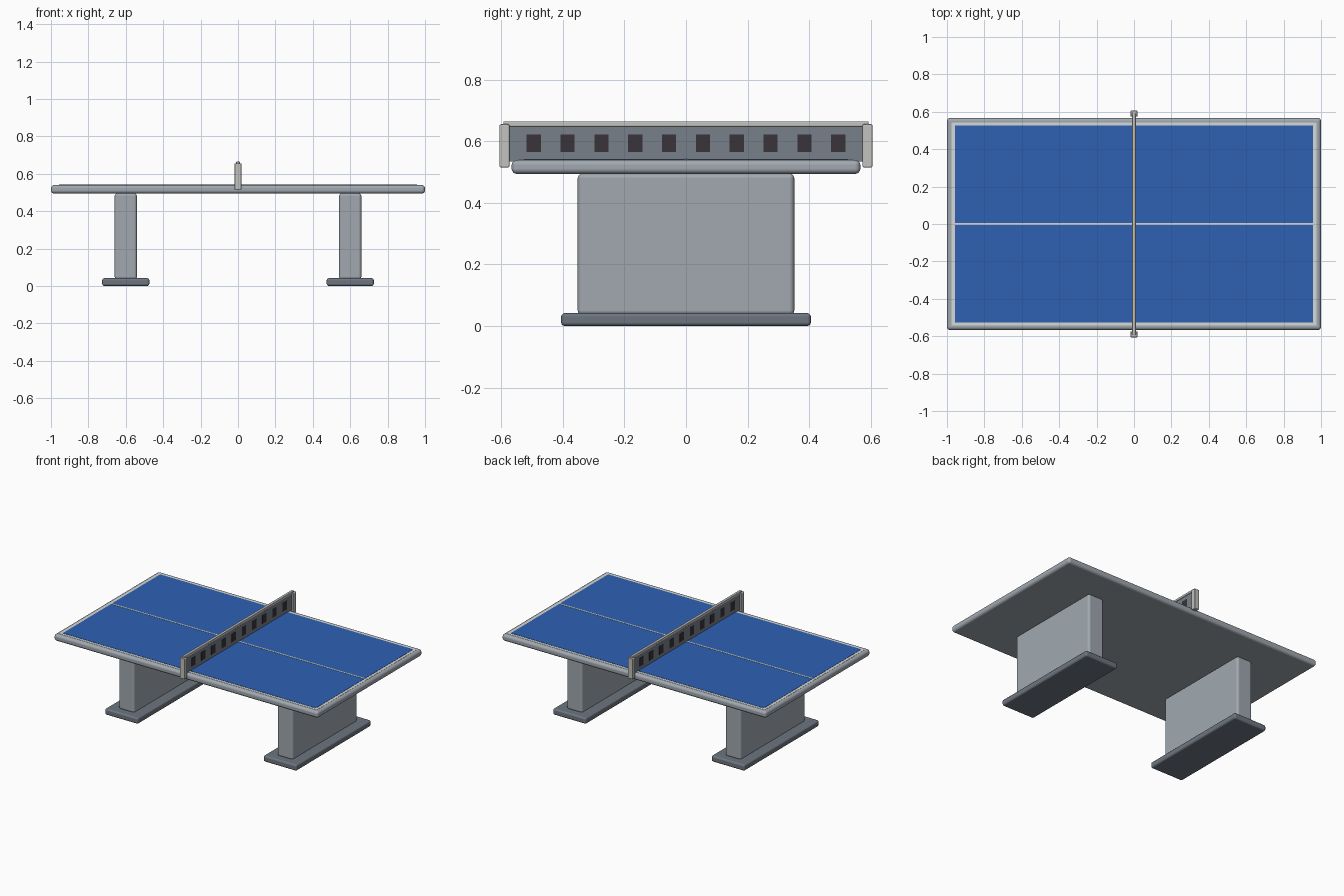
import bpy

if "Cube" in bpy.data.objects:
    bpy.data.objects.remove(bpy.data.objects["Cube"])


def material(name, srgb):
    m = bpy.data.materials.new(name)
    lin = [c / 12.92 if c <= 0.04045 else ((c + 0.055) / 1.055) ** 2.4 for c in srgb]
    m.diffuse_color = (*lin, 1)
    m.use_nodes = True
    m.node_tree.nodes["Principled BSDF"].inputs["Base Color"].default_value = m.diffuse_color
    return m


STEEL = material("light_steel_grey", (0.63, 0.66, 0.69))
FOOT = material("dark_steel_grey", (0.43, 0.46, 0.50))
NET = material("net_grey", (0.47, 0.50, 0.54))
POST = material("pale_grey", (0.76, 0.76, 0.75))
LINE = material("line_white", (0.84, 0.85, 0.85))
BLUE = material("table_blue", (0.18, 0.38, 0.70))
DARK = material("opening_dark", (0.22, 0.20, 0.23))


def box(name, x, y, z, mat, bevel=0, segments=3):
    """Box given by (min, max) ranges, with optional rounded edges."""
    bpy.ops.mesh.primitive_cube_add(
        size=1, location=[(a + b) / 2 for a, b in (x, y, z)])
    o = bpy.context.object
    o.name = name
    o.scale = [b - a for a, b in (x, y, z)]
    bpy.ops.object.transform_apply(location=False, rotation=False, scale=True)
    o.data.materials.append(mat)
    if bevel:
        bpy.ops.object.shade_smooth()
        mod = o.modifiers.new("rounded_edges", "BEVEL")
        mod.width, mod.segments = bevel, segments
        mod.harden_normals = True
    return o


# Table top with painted border, blue field and centre line
box("table_top", (-1, 1), (-0.567, 0.567), (0.494, 0.54), STEEL, 0.018, 4)
box("border_line", (-0.977, 0.977), (-0.544, 0.544), (0.538, 0.541), LINE)
box("playing_field", (-0.958, 0.958), (-0.526, 0.526), (0.538, 0.5425), BLUE)
box("centre_line", (-0.958, 0.958), (-0.005, 0.005), (0.538, 0.544), LINE)

# Pedestal legs on wide feet
for side, sx in (("left", -0.6), ("right", 0.6)):
    box(side + "_leg", (sx - 0.06, sx + 0.06), (-0.352, 0.352), (0.035, 0.496), STEEL, 0.016)
    box(side + "_foot", (sx - 0.126, sx + 0.126), (-0.406, 0.406), (0, 0.042), FOOT, 0.012)

# Net panel, top rail and end posts
box("net_panel", (-0.006, 0.006), (-0.576, 0.576), (0.535, 0.652), NET)
box("net_top_rail", (-0.01, 0.01), (-0.594, 0.594), (0.648, 0.665), POST, 0.004)
for end, y in (("front", -0.59), ("back", 0.59)):
    box(end + "_net_post", (-0.019, 0.019), (y - 0.016, y + 0.016), (0.515, 0.656), POST, 0.005)

# Row of dark openings showing on both faces of the net
for i in range(10):
    y = -0.495 + 0.11 * i
    box(f"net_opening_{i + 1}", (-0.0075, 0.0075), (y - 0.023, y + 0.023), (0.565, 0.623), DARK)
